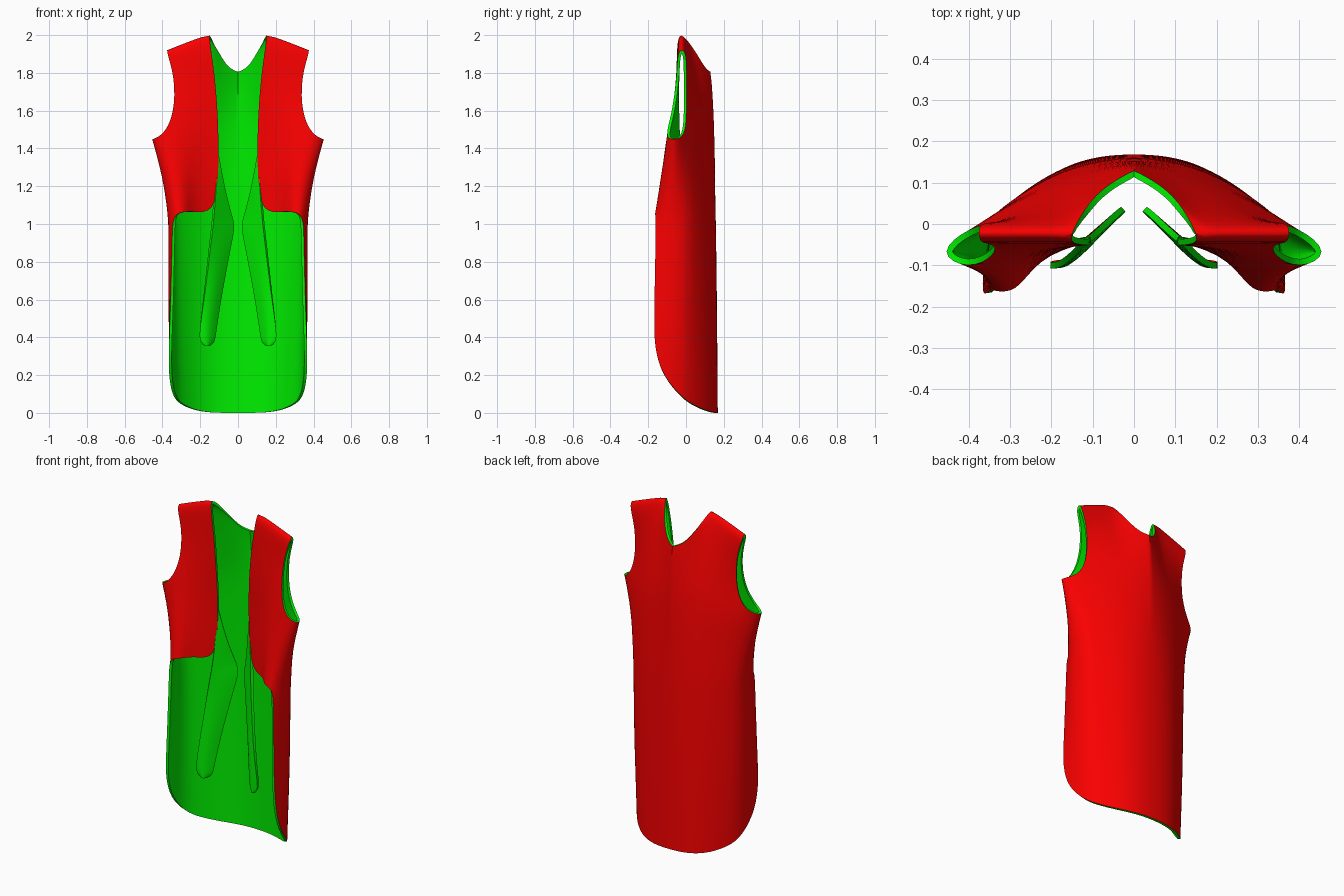
import bpy, bmesh, math

if "Cube" in bpy.data.objects:
    bpy.data.objects.remove(bpy.data.objects["Cube"])


def material(name, color):
    m = bpy.data.materials.new(name)
    m.diffuse_color = color
    m.use_nodes = True
    m.node_tree.nodes["Principled BSDF"].inputs["Base Color"].default_value = m.diffuse_color
    return m


RED = material("outer_cloth", (0.95, 0, 0, 1))
GREEN = material("lining", (0, 0.88, 0, 1))


def cloth(name, grids, face_mat, back_mat, rim):
    """Weld point grids into a sheet, mirror it, round it and give it thickness."""
    bm = bmesh.new()
    crease = bm.edges.layers.float.new("crease_edge")
    for g in grids:
        vs = [[bm.verts.new(p) for p in row] for row in g]
        for a, b in zip(vs, vs[1:]):
            for i in range(len(a) - 1):
                bm.faces.new((a[i], b[i], b[i + 1], a[i + 1]))
    bmesh.ops.remove_doubles(bm, verts=bm.verts, dist=0.0005)
    for e in bm.edges:  # ridge down the upper centre back
        if all(abs(v.co.x) < 1e-5 and v.co.z > 1.2 for v in e.verts):
            e[crease] = 0.9
    me = bpy.data.meshes.new(name)
    bm.to_mesh(me)
    bm.free()
    ob = bpy.data.objects.new(name, me)
    bpy.context.collection.objects.link(ob)
    me.materials.append(face_mat)
    me.materials.append(back_mat)
    ob.modifiers.new("mirror", 'MIRROR').use_axis[0] = True
    sub = ob.modifiers.new("round", 'SUBSURF')
    sub.levels = sub.render_levels = 2
    sol = ob.modifiers.new("thickness", 'SOLIDIFY')
    sol.thickness = 0.015
    sol.offset = -1
    sol.material_offset = 1
    sol.material_offset_rim = rim
    bpy.ops.object.select_all(action='DESELECT')
    ob.select_set(True)
    bpy.context.view_layer.objects.active = ob
    bpy.ops.object.convert(target='MESH')
    bpy.ops.object.shade_smooth_by_angle(angle=math.radians(40))
    return ob


def back(y0, z0, edge, p=1.9):
    """Seven points curving from the centre back to the side."""
    x, y, z = edge
    return [(x * i / 6, y0 + (y - y0) * (i / 6) ** p, z0 + (z - z0) * (i / 6) ** 4)
            for i in range(7)]


# horizontal sections of one half: centre back, side, then front
hem = back(.169, 0, (.345, -.015, .075), 2.5) + [(.367, -.12, .19), (.367, -.17, .34)]
hip = back(.165, .55, (.356, 0, .55), 2.4) + [(.374, -.09, .55), (.357, -.168, .55)]
low = back(.16, .95, (.356, .005, .95), 2.2) + [(.374, -.085, .95), (.348, -.16, .95)]
waist = back(.158, 1.05, (.359, .01, 1.05), 2.1) + [
    (.38, -.085, 1.05), (.345, -.16, 1.05),
    (.285, -.17, 1.066), (.235, -.085, 1.066), (.125, -.045, 1.056)]
chest = back(.155, 1.25, (.37, 0, 1.25), 1.8) + [
    (.415, -.07, 1.25), (.36, -.138, 1.25),
    (.295, -.132, 1.25), (.22, -.07, 1.25), (.103, -.045, 1.25)]
armpit = back(.151, 1.43, (.395, -.005, 1.46), 1.5) + [
    (.482, -.07, 1.443), (.4, -.113, 1.46),
    (.3, -.092, 1.45), (.2, -.06, 1.45), (.103, -.045, 1.45)]

# upper back and front meeting at the shoulder line
shoulder = [(.153, -.022, 2.015), (.225, -.022, 1.988), (.3, -.022, 1.96), (.375, -.022, 1.93)]
neck = [(0, .13, 1.805), (.057, .1, 1.825), (.108, .057, 1.905)]
back_blade = back(.147, 1.58, (.335, .003, 1.58), 1.35)
back_high = [(0, .138, 1.74), (.057, .112, 1.75), (.108, .078, 1.78), (.155, .047, 1.81),
             (.22, .03, 1.81), (.28, .015, 1.8), (.335, .003, 1.78)]
back_top = [(0, .133, 1.78), (.057, .104, 1.8), (.108, .063, 1.875)] + [
    (x, .003, z - .03) for x, y, z in shoulder]
front_rows = [
    armpit[8:],
    [(.335, -.075, 1.58), (.26, -.068, 1.6), (.19, -.06, 1.6), (.108, -.053, 1.6)],
    [(.335, -.048, 1.78), (.28, -.05, 1.8), (.2, -.05, 1.81), (.125, -.05, 1.81)],
    [(x, -.047, z - .03) for x, y, z in reversed(shoulder)],
    shoulder[::-1]]

cloth("vest_body", [
    [hem, hip, low, waist[:9]],
    [waist, chest, armpit],
    [armpit[:7], back_blade, back_high, back_top, neck + shoulder],
    front_rows], RED, GREEN, 1)

# turned-out front tails: inner and outer edge (with bulge) from top to rounded tip
edges = [((.1, -.04, 1.36), (.106, -.042, 1.36), 0),
         ((.066, -.01, 1.17), (.116, -.05, 1.17), 0),
         ((.03, .026, 1.04), (.127, -.06, 1.04), 0),
         ((.014, .034, .985), (.132, -.068, .985), 0),
         ((.036, .016, .89), (.144, -.08, .89), -.005),
         ((.09, -.035, .6), (.178, -.108, .6), -.015),
         ((.115, -.06, .43), (.206, -.108, .43), -.02),
         ((.122, -.065, .375), (.202, -.105, .375), -.02),
         ((.145, -.075, .355), (.178, -.095, .355), -.02)]
tail = []
for a, b, bulge in edges:
    tail.append([(a[0] + (b[0] - a[0]) * t,
                  a[1] + (b[1] - a[1]) * t + bulge * math.sin(math.pi * t),
                  a[2]) for t in (1, .67, .33, 0)])
cloth("front_tail", [tail[::-1]], GREEN, RED, 0)
